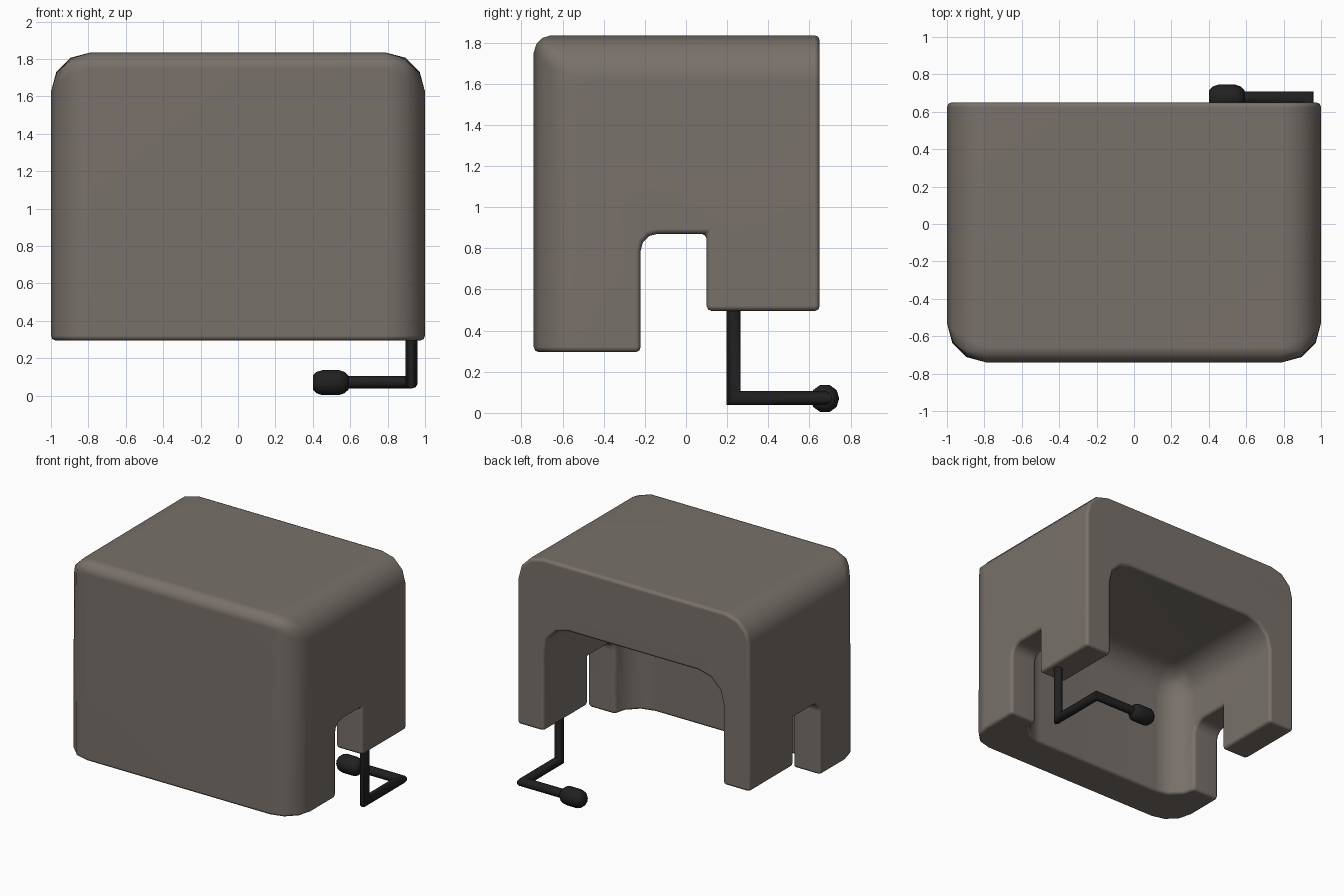
import bpy, bmesh, math
from mathutils import Vector

if "Cube" in bpy.data.objects:
    bpy.data.objects.remove(bpy.data.objects["Cube"])


def material(name, rgb):
    m = bpy.data.materials.new(name)
    m.diffuse_color = (*rgb, 1)
    m.use_nodes = True
    m.node_tree.nodes["Principled BSDF"].inputs["Base Color"].default_value = m.diffuse_color
    return m


foam = material("warm grey foam", (0.19, 0.165, 0.145))
black = material("black plastic", (0.015, 0.015, 0.015))


def finish(name, bm, mat):
    bmesh.ops.recalc_face_normals(bm, faces=bm.faces)
    me = bpy.data.meshes.new(name)
    bm.to_mesh(me)
    bm.free()
    me.materials.append(mat)
    ob = bpy.data.objects.new(name, me)
    bpy.context.collection.objects.link(ob)
    return ob


def box(lo, hi):
    bm = bmesh.new()
    bmesh.ops.create_cube(bm, size=1)
    for v in bm.verts:
        v.co = [hi[i] if v.co[i] > 0 else lo[i] for i in range(3)]
    return bm


def activate(ob):
    bpy.ops.object.select_all(action='DESELECT')
    ob.select_set(True)
    bpy.context.view_layer.objects.active = ob


def bevel(ob, width, segments, method):
    activate(ob)
    mod = ob.modifiers.new("bevel", 'BEVEL')
    mod.width, mod.segments, mod.limit_method = width, segments, method
    mod.angle_limit = math.radians(60)
    mod.use_clamp_overlap = False
    bpy.ops.object.modifier_apply(modifier=mod.name)


def cut(ob, tool):
    activate(ob)
    mod = ob.modifiers.new("cut", 'BOOLEAN')
    mod.object, mod.operation, mod.solver = tool, 'DIFFERENCE', 'EXACT'
    bpy.ops.object.modifier_apply(modifier=mod.name)
    bpy.data.objects.remove(tool)


def smooth(ob):
    activate(ob)
    bpy.ops.object.shade_smooth_by_angle(angle=math.radians(50))


def skin(bm, rings):
    """Join successive vertex rings and cap both ends."""
    n = len(rings[0])
    for a, b in zip(rings, rings[1:]):
        for k in range(n):
            j = (k + 1) % n
            bm.faces.new((a[k], a[j], b[j], b[k]))
    bm.faces.new(rings[0])
    bm.faces.new(rings[-1])


# Shell block: wide rounding on front verticals and top sides, small on top front
TOP, FRONT = 1.835, -.74
bm = box((-1, FRONT, .295), (1, .65, TOP))
weight = bm.edges.layers.float.new("bevel_weight_edge")
for e in bm.edges:
    mid = (e.verts[0].co + e.verts[1].co) / 2
    at_front, at_top, at_side = mid.y < FRONT + .01, mid.z > TOP - .01, abs(mid.x) > .99
    if at_side and (at_front or at_top):
        e[weight] = 1
    elif at_front and at_top:
        e[weight] = .4
shell = finish("padded_shell", bm, foam)
bevel(shell, .21, 3, 'WEIGHT')

# Notch between the legs and the shorter rear legs, cut right across
arc = [(-.14 - .08 * math.cos(t), .79 + .08 * math.sin(t))
       for t in (k * math.pi / 6 for k in range(4))]
outline = [(-.22, -1)] + arc + [(.10, .87), (.10, .495), (2, .495), (2, -1)]
bm = bmesh.new()
skin(bm, [[bm.verts.new((x, y, z)) for y, z in outline] for x in (-2, 2)])
cut(shell, finish("leg_notch", bm, foam))

# Hollow open to the back and the bottom
bm = box((-.77, -.42, -.6), (.77, 1.5, 1.325))
bmesh.ops.bevel(bm, geom=list(bm.edges), offset=.21, offset_type='OFFSET',
                segments=3, profile=.5, affect='EDGES')
cut(shell, finish("hollow", bm, foam))

# Soften the remaining sharp edges
bevel(shell, .025, 2, 'ANGLE')
smooth(shell)
mod = shell.modifiers.new("even_shading", 'WEIGHTED_NORMAL')
mod.keep_sharp = True

# Microphone arm: a mitred bent rod hanging from the right rear leg
path = [Vector(p) for p in ((.928, .232, .56), (.928, .232, .072),
                            (.928, .675, .072), (.55, .675, .072))]
dirs = [(b - a).normalized() for a, b in zip(path, path[1:])]
SIDES, R = 10, .034
ring = [path[0] + Vector((R * math.cos(t), R * math.sin(t), 0))
        for t in (math.tau * (k + .5) / SIDES for k in range(SIDES))]
bm = bmesh.new()
rings = [[bm.verts.new(p) for p in ring]]
for i, d in enumerate(dirs):
    plane = d + dirs[i + 1] if i + 1 < len(dirs) else d
    ring = [p + d * ((path[i + 1] - p).dot(plane) / d.dot(plane)) for p in ring]
    rings.append([bm.verts.new(p) for p in ring])
skin(bm, rings)
smooth(finish("microphone_arm", bm, black))

# Microphone tip: capsule made of rings along x
bm = bmesh.new()
rings = []
for x, r in [(.40, .04), (.42, .06), (.45, .07), (.54, .07), (.57, .06), (.59, .04)]:
    rings.append([bm.verts.new((x, .675 + r * math.cos(k * math.pi / 5),
                                .07 + r * math.sin(k * math.pi / 5))) for k in range(10)])
skin(bm, rings)
smooth(finish("microphone_tip", bm, black))
